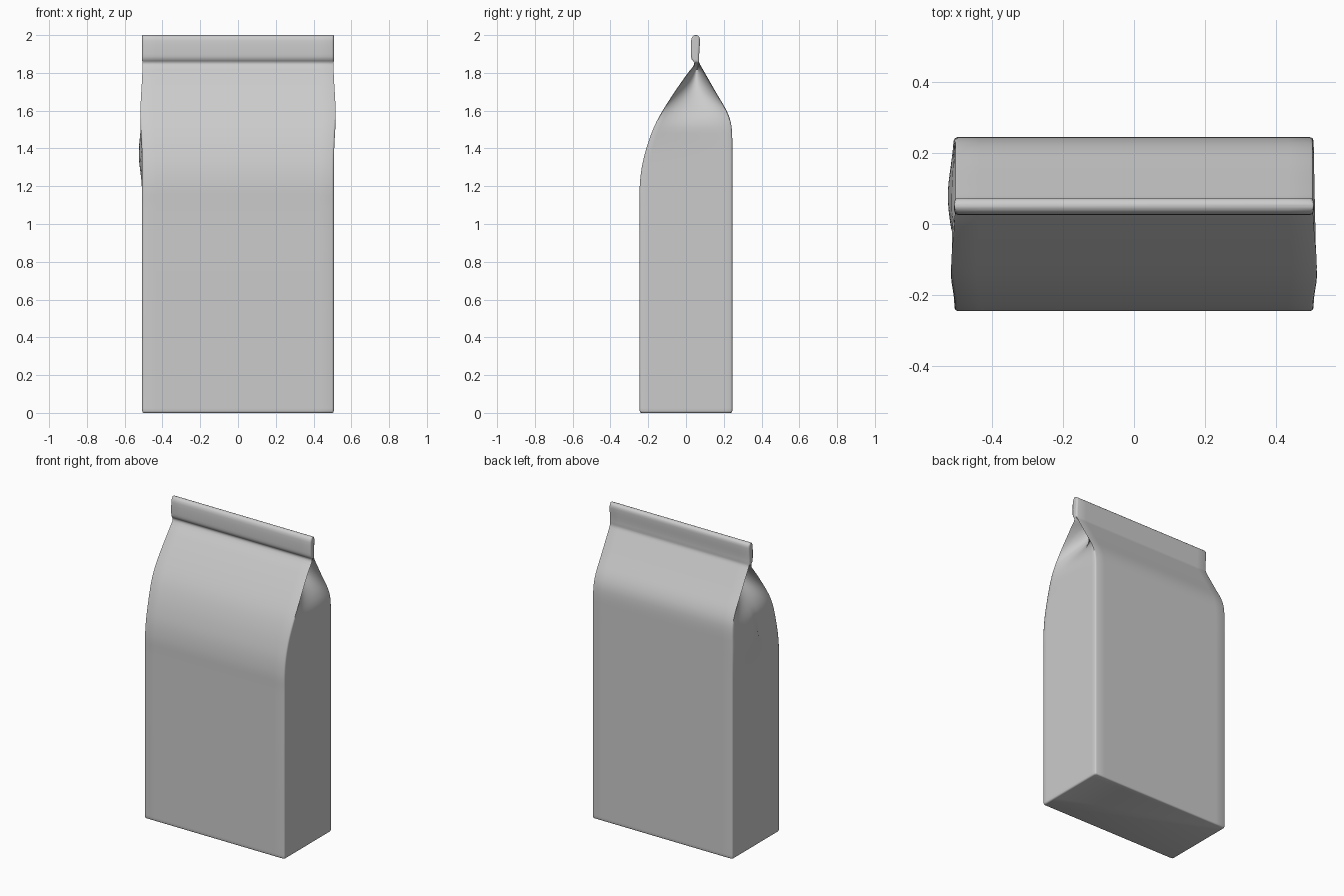
import bpy, bmesh, math

if "Cube" in bpy.data.objects:
    bpy.data.objects.remove(bpy.data.objects["Cube"])

# Side profile of the bag: height, front depth, back depth
PROFILE = [
    (0.0, -.245, .245), (0.6, -.246, .245), (1.1, -.245, .245), (1.2, -.245, .245),
    (1.3, -.234, .245), (1.4, -.210, .245), (1.48, -.183, .244), (1.54, -.157, .237),
    (1.6, -.124, .215), (1.7, -.060, .157), (1.8, .010, .100), (1.835, .038, .080),
    (1.855, .044, .070), (1.872, .030, .070), (1.9, .026, .070), (1.97, .027, .074),
    (1.988, .032, .071), (1.997, .040, .063), (2.0, .047, .056),
]
HALF_W = 0.507


def smoothstep(a, b, t):
    t = max(0.0, min(1.0, (t - a) / (b - a)))
    return t * t * (3 - 2 * t)


def gauss(t, centre, width):
    return math.exp(-((t - centre) / width) ** 2)


def hermite(i, col, t):
    """Smooth interpolation of one profile column between rows i and i+1."""
    def slope(k):
        if k in (0, len(PROFILE) - 1):
            return 0.0
        a, b = PROFILE[k - 1], PROFILE[k + 1]
        return (b[col] - a[col]) / (b[0] - a[0])
    p, q = PROFILE[i], PROFILE[i + 1]
    h = q[0] - p[0]
    return ((2*t**3 - 3*t**2 + 1) * p[col] + (t**3 - 2*t**2 + t) * h * slope(i)
            + (3*t**2 - 2*t**3) * q[col] + (t**3 - t**2) * h * slope(i + 1))


def ring(z, f, b, inset=0.0):
    """Closed outline of the bag at one height."""
    w = HALF_W - inset
    r = min(0.010, (b - f) * 0.3)
    tuck = 0.13 * smoothstep(1.50, 1.81, z) * (1 - smoothstep(1.82, 1.86, z))

    def side_x(s, y):
        v = (y - f) / (b - f)
        x = w + 0.012 * gauss(z, 1.6, 0.16) * (1 - v)
        x -= tuck * max(0.0, math.sin(math.pi * v)) ** 0.8
        if s < 0:
            x += 0.018 * gauss(z, 1.37, 0.12) * gauss(y, 0.08, 0.11)
            # slanted crease in the left gusset
            d = (y + 0.03) - 0.35 * (z - 1.4)
            x -= 0.012 * gauss(d, 0, 0.016) * gauss(z, 1.42, 0.09)
        return s * x

    def side(s):
        fx, bx = side_x(s, f), side_x(s, b)
        pts = [(fx - s * r, f), (fx - s * .3 * r, f + .3 * r)]
        for k in range(19):
            y = f + r + (b - f - 2 * r) * k / 18
            pts.append((side_x(s, y), y))
        return pts + [(bx - s * .3 * r, b - .3 * r), (bx - s * r, b)]

    def across(p, q, n=16):
        return [(p[0] + (q[0] - p[0]) * k / n, p[1]) for k in range(1, n)]

    right, left = side(1), side(-1)[::-1]
    pts = right + across(right[-1], left[0]) + left + across(left[-1], right[0])
    return [(x, y, z) for x, y in pts]


# Bag body, gussets and top seal lofted as one skin
rings = [ring(0, -.237, .237, .008), ring(.003, -.243, .243, .002)]
for i in range(len(PROFILE) - 1):
    z0, z1 = PROFILE[i][0], PROFILE[i + 1][0]
    steps = max(2, round((z1 - z0) / 0.025))
    for k in range(steps):
        t = k / steps
        z = z0 + (z1 - z0) * t
        if i == 0 and k == 0:
            z, t = 0.010, 0.010 / z1
        rings.append(ring(z, hermite(i, 1, t), hermite(i, 2, t)))
rings.append(ring(*PROFILE[-1], .004))

bm = bmesh.new()
loops = [[bm.verts.new(p) for p in r] for r in rings]
n = len(loops[0])
for a, b in zip(loops, loops[1:]):
    for j in range(n):
        k = (j + 1) % n
        bm.faces.new((a[j], a[k], b[k], b[j]))
# Base and top caps
bm.faces.new(loops[0][::-1])
bm.faces.new(loops[-1])
bmesh.ops.recalc_face_normals(bm, faces=bm.faces)

mesh = bpy.data.meshes.new("paper_bag")
bm.to_mesh(mesh)
bm.free()
bag = bpy.data.objects.new("paper_bag", mesh)
bpy.context.collection.objects.link(bag)
bpy.context.view_layer.objects.active = bag
bag.select_set(True)
bpy.ops.object.shade_smooth_by_angle(angle=math.radians(50))
